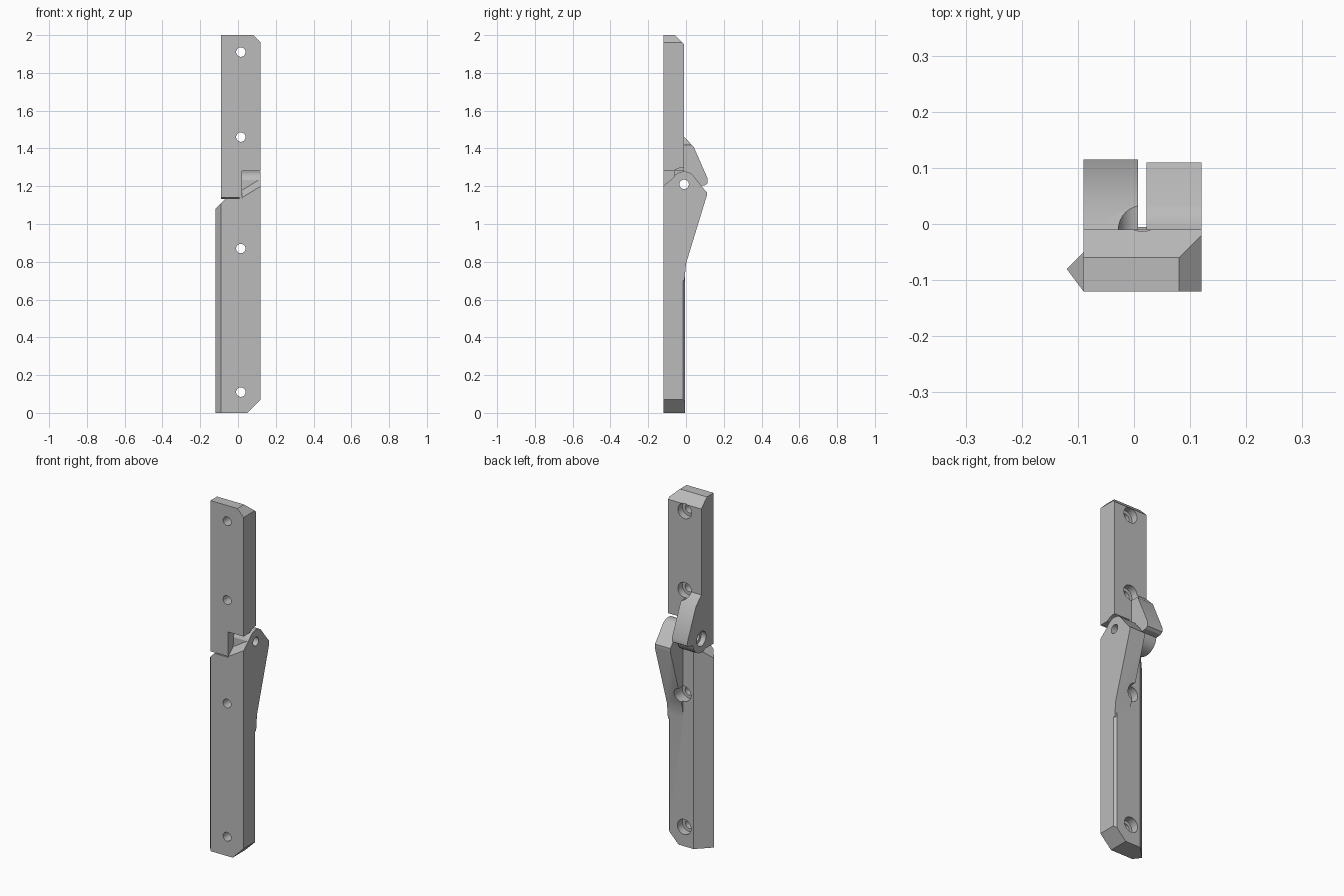
import bpy, bmesh, math
from mathutils import Matrix, Vector

if "Cube" in bpy.data.objects:
    bpy.data.objects.remove(bpy.data.objects["Cube"])

grey = bpy.data.materials.new("plain grey")
grey.use_nodes = True
colour = (0.5, 0.5, 0.5, 1)
grey.diffuse_color = colour
grey.node_tree.nodes["Principled BSDF"].inputs["Base Color"].default_value = colour

PIN_Y, PIN_Z = -0.01, 1.21
BOLT_X = 0.015


def finish(name, bm):
    bmesh.ops.recalc_face_normals(bm, faces=bm.faces)
    mesh = bpy.data.meshes.new(name)
    bm.to_mesh(mesh)
    bm.free()
    mesh.materials.append(grey)
    ob = bpy.data.objects.new(name, mesh)
    bpy.context.collection.objects.link(ob)
    return ob


def prism(name, profile, axis, lo, hi):
    """Extrude a 2D outline along x, y or z; outline uses the other two axes."""
    place = {"x": lambda a, b, t: (t, a, b),
             "y": lambda a, b, t: (a, t, b),
             "z": lambda a, b, t: (a, b, t)}[axis]
    bm = bmesh.new()
    face = bm.faces.new([bm.verts.new(place(a, b, lo)) for a, b in profile])
    out = bmesh.ops.extrude_face_region(bm, geom=[face])
    verts = [v for v in out["geom"] if isinstance(v, bmesh.types.BMVert)]
    bmesh.ops.translate(bm, verts=verts, vec=Vector(place(0, 0, hi - lo)))
    return finish(name, bm)


def box(name, x, y, z):
    return prism(name, [(x[0], y[0]), (x[1], y[0]), (x[1], y[1]), (x[0], y[1])], "z", *z)


def arc(cy, cz, r, start, end, n=10):
    angles = [math.radians(start + (end - start) * i / n) for i in range(n + 1)]
    return [(cy + r * math.cos(a), cz + r * math.sin(a)) for a in angles]


def rod(axis, a, b, r, lo, hi):
    return prism("cutter", arc(a, b, r, 0, 348.75, 31), axis, lo, hi)


def combine(ob, tool, operation):
    mod = ob.modifiers.new("boolean", "BOOLEAN")
    mod.operation, mod.solver, mod.object = operation, "EXACT", tool
    bpy.context.view_layer.update()
    bpy.context.view_layer.objects.active = ob
    bpy.ops.object.modifier_apply(modifier=mod.name)
    bpy.data.objects.remove(tool)


def join(ob, tool):
    combine(ob, tool, "UNION")


def cut(ob, tool):
    combine(ob, tool, "DIFFERENCE")


def bolt_hole(ob, z):
    """Through hole with a wide bore for the bolt head at the back."""
    cut(ob, rod("y", BOLT_X, z, 0.025, -0.2, 0.2))
    cut(ob, rod("y", BOLT_X, z, 0.043, -0.05, 0.2))


# Upper leaf: plate with chamfered top and corner
upper = prism("upper_leaf", [(-0.09, 1.28), (0.12, 1.28), (0.12, 1.96), (0.08, 2), (-0.09, 2)],
              "y", -0.12, -0.01)
cut(upper, prism("cutter", [(-0.06, 2), (-0.01, 1.95), (0.05, 1.95), (0.05, 2.1), (-0.06, 2.1)],
                 "x", -0.3, 0.3))
cut(upper, rod("x", PIN_Y, PIN_Z, 0.09, 0.022, 0.3))

# Upper knuckle and the tongue reaching down in front of it
knuckle = [(-0.12, 1.5), (-0.12, 1.14)] + arc(PIN_Y, PIN_Z, 0.078, 242, 354)
knuckle += [(0.1, 1.205), (0.115, 1.215), (0.115, 1.24), (0.04, 1.41), (-0.01, 1.46), (-0.02, 1.5)]
join(upper, prism("upper_knuckle", knuckle, "x", -0.09, 0.007))
join(upper, box("tongue", (-0.05, 0.02), (-0.12, -0.06), (1.14, 1.4)))
for z in (1.46, 1.91):
    bolt_hole(upper, z)
cut(upper, rod("x", PIN_Y, PIN_Z, 0.025, -0.3, 0.3))
cut(upper, rod("x", PIN_Y, PIN_Z, 0.042, -0.3, -0.06))

# Lower leaf: plate with a pointed ridge along its side
lower = prism("lower_leaf", [(-0.09, -0.12), (0.12, -0.12), (0.12, -0.017), (0.108, -0.005),
                             (-0.045, -0.005), (-0.12, -0.08)], "z", 0, 1.135)
cut(lower, prism("cutter", [(-0.13, 1.07), (-0.05, 1.15), (-0.13, 1.2)], "y", -0.3, 0.3))
cut(lower, rod("x", PIN_Y, PIN_Z, 0.086, -0.3, 0.022))

# Lower knuckle with its long ramp
ramp = [(-0.06, 0.7), (-0.008, 0.7), (0.0, 0.79), (0.11, 1.15), (0.11, 1.17), (0.095, 1.185)]
ramp += arc(PIN_Y, PIN_Z, 0.068, 50, 160)
ramp += [(-0.075, 1.1)]
join(lower, prism("lower_knuckle", ramp, "x", 0.022, 0.12))

# Sloped shoulder in front of the lower knuckle
shoulder = prism("shoulder", [(-0.12, 1.08), (-0.12, 1.2), (-0.05, 1.26), (-0.05, 1.08)],
                 "x", 0.022, 0.12)
for v in shoulder.data.vertices:
    if v.co.x < 0.05 and v.co.z > 1.1:
        v.co.z -= 0.06
join(lower, shoulder)

# Bottom corner chamfer, bolt holes and pin hole
cut(lower, prism("cutter", [(0.05, 0), (0.12, 0.07), (0.2, 0.07), (0.2, -0.1), (0.05, -0.1)],
                 "y", -0.3, 0.3))
for z in (0.11, 0.87):
    bolt_hole(lower, z)
cut(lower, rod("x", PIN_Y, PIN_Z, 0.025, -0.3, 0.3))

# Smooth the round surfaces, keep the flat ones crisp
for ob in (upper, lower):
    bpy.ops.object.select_all(action="DESELECT")
    ob.select_set(True)
    bpy.context.view_layer.objects.active = ob
    bpy.ops.object.shade_smooth_by_angle(angle=math.radians(25))
